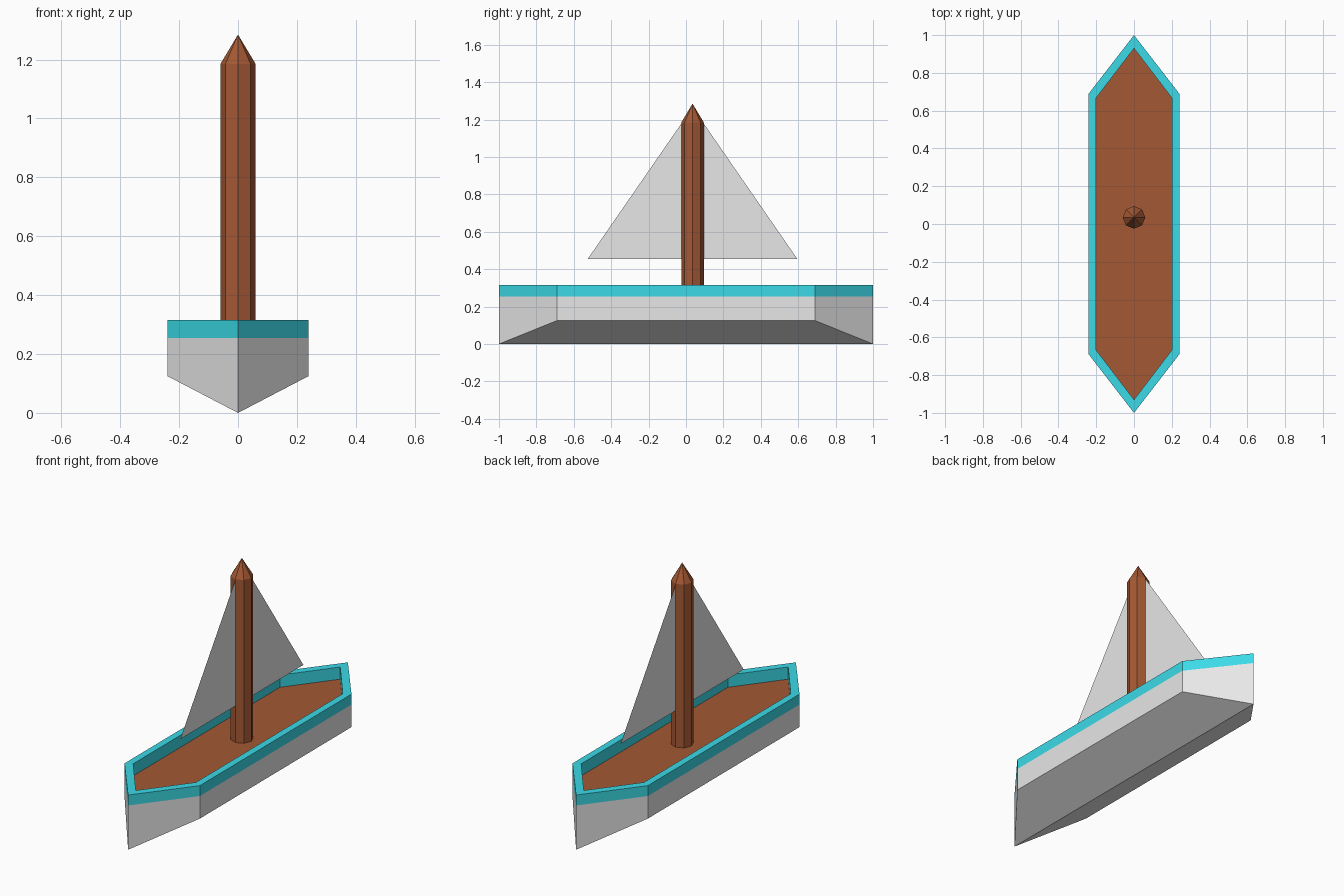
import bpy
import bmesh
from mathutils import Matrix

cube = bpy.data.objects.get("Cube")
if cube:
    bpy.data.objects.remove(cube, do_unlink=True)


def material(name, colour):
    mat = bpy.data.materials.new(name)
    mat.use_nodes = True
    mat.diffuse_color = (*colour, 1)
    mat.node_tree.nodes["Principled BSDF"].inputs["Base Color"].default_value = (*colour, 1)
    return mat


white = material("white", (0.8, 0.8, 0.8))
teal = material("teal", (0.045, 0.72, 0.82))
brown = material("brown", (0.37, 0.098, 0.034))


def finish(name, bm, mat):
    mesh = bpy.data.meshes.new(name)
    bm.to_mesh(mesh)
    bm.free()
    mesh.materials.append(mat)
    obj = bpy.data.objects.new(name, mesh)
    bpy.context.collection.objects.link(obj)
    return obj


def ring(bm, width, shoulder, tip, z, tip_z=None):
    """Pointed six-sided outline of the boat, counter-clockwise from the bow."""
    tz = z if tip_z is None else tip_z
    points = [(0, -tip, tz), (width, -shoulder, z), (width, shoulder, z),
              (0, tip, tz), (-width, shoulder, z), (-width, -shoulder, z)]
    return [bm.verts.new(p) for p in points]


def bridge(bm, low, high):
    n = len(low)
    for i in range(n):
        j = (i + 1) % n
        bm.faces.new((low[i], low[j], high[j], high[i]))


OUTER = (0.24, 0.69, 1.0)
INNER = (0.2, 0.668, 0.93)
RIM_TOP, BAND, DECK = 0.315, 0.255, 0.245

# Hull: upright sides and a V bottom meeting at the keel
bm = bmesh.new()
chine = ring(bm, *OUTER, 0.125, tip_z=0)
bridge(bm, chine, ring(bm, *OUTER, BAND))
bm.faces.new((chine[0], chine[3], chine[2], chine[1]))
bm.faces.new((chine[0], chine[5], chine[4], chine[3]))
finish("hull", bm, white)

# Gunwale: outer band, flat top and inner wall
bm = bmesh.new()
rings = [ring(bm, *OUTER, BAND), ring(bm, *OUTER, RIM_TOP),
         ring(bm, *INNER, RIM_TOP), ring(bm, *INNER, DECK)]
for low, high in zip(rings, rings[1:]):
    bridge(bm, low, high)
finish("gunwale", bm, teal)

# Deck
bm = bmesh.new()
bm.faces.new(ring(bm, *INNER, DECK))
finish("deck", bm, brown)

# Mast: octagonal pole with a pointed cap
MAST_Y, RADIUS, SHOULDER, PEAK = 0.035, 0.06, 1.185, 1.285
bm = bmesh.new()
for r_top, z0, z1 in ((RADIUS, DECK, SHOULDER), (0, SHOULDER, PEAK)):
    bmesh.ops.create_cone(bm, segments=8, radius1=RADIUS, radius2=r_top, depth=z1 - z0,
                          matrix=Matrix.Translation((0, MAST_Y, (z0 + z1) / 2)))
bmesh.ops.remove_doubles(bm, verts=bm.verts, dist=0.0001)
finish("mast", bm, brown)

# Sail: thin triangle running through the mast
bm = bmesh.new()
bm.faces.new([bm.verts.new((0, MAST_Y + dy, z))
              for dy, z in ((-0.56, 0.455), (0.56, 0.455), (0, 1.265))])
finish("sail", bm, white)
